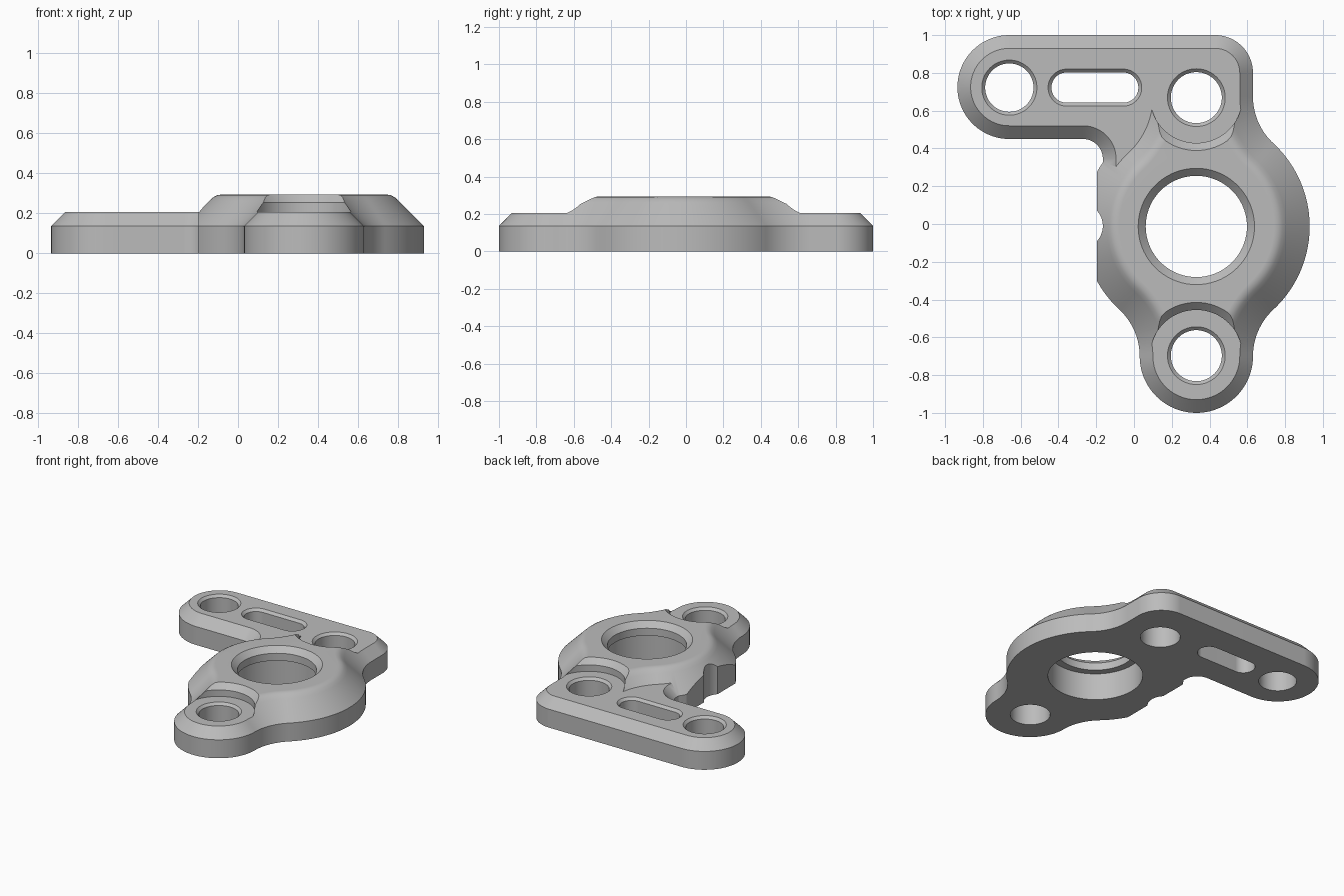
import bpy, bmesh, math
from mathutils import Vector

if "Cube" in bpy.data.objects:
    bpy.data.objects.remove(bpy.data.objects["Cube"], do_unlink=True)

CX, CY = 0.33, -0.013          # hub centre
HUB_R, BOSS_R, REACH = 0.6, 0.3, 0.687
BASE, ARM_TOP, HUB_TOP = 0.137, 0.207, 0.295

metal = bpy.data.materials.new("cast_grey")
metal.use_nodes = True
grey = (0.5, 0.5, 0.5, 1)
metal.diffuse_color = grey
metal.node_tree.nodes["Principled BSDF"].inputs["Base Color"].default_value = grey


def arc(x, y, r, a0, a1, n=20):
    """Points on an arc, angles in degrees."""
    angles = [math.radians(a0 + (a1 - a0) * i / n) for i in range(n + 1)]
    return [Vector((x + r * math.cos(a), y + r * math.sin(a))) for a in angles]


def clean(pts):
    """Drop repeated neighbours in a closed outline."""
    return [p for i, p in enumerate(pts) if (p - pts[i - 1]).length > 1e-4]


def inset(pts, d):
    """Move a counter-clockwise outline inwards by d."""
    out = []
    for i, p in enumerate(pts):
        a = (p - pts[i - 1]).normalized()
        b = (pts[(i + 1) % len(pts)] - p).normalized()
        n1, n2 = Vector((-a.y, a.x)), Vector((-b.y, b.x))
        out.append(p + (n1 + n2) * (d / (1 + n1.dot(n2))))
    return out


def stack(name, layers):
    """Closed solid from matching outlines at rising heights."""
    bm = bmesh.new()
    rings = [[bm.verts.new((p.x, p.y, z)) for p in pts] for pts, z in layers]
    n = len(rings[0])
    for lo, hi in zip(rings, rings[1:]):
        for i in range(n):
            j = (i + 1) % n
            bm.faces.new((lo[i], lo[j], hi[j], hi[i]))
    bm.faces.new(rings[0][::-1])
    bm.faces.new(rings[-1])
    mesh = bpy.data.meshes.new(name)
    bm.to_mesh(mesh)
    bm.free()
    mesh.materials.append(metal)
    ob = bpy.data.objects.new(name, mesh)
    bpy.context.collection.objects.link(ob)
    return ob


def bore(name, x, y, profile, half=0.0):
    """Round or slot-shaped cutter from (radius, height) pairs."""
    return stack(name, [(arc(x + half, y, r, -90, 90, 32) + arc(x - half, y, r, 90, 270, 32)
                         if half else arc(x, y, r, 0, 360, 72)[:-1], z) for r, z in profile])


def combine(target, tool, operation):
    mod = target.modifiers.new(tool.name, 'BOOLEAN')
    mod.operation, mod.object, mod.solver = operation, tool, 'EXACT'
    bpy.context.view_layer.objects.active = target
    bpy.ops.object.modifier_apply(modifier=mod.name)
    bpy.data.objects.remove(tool, do_unlink=True)


# Hub with two necked bosses: right half of the outline, then mirrored
neck = (BOSS_R ** 2 + REACH ** 2 - HUB_R ** 2) / (2 * (HUB_R - BOSS_R))
t = math.degrees(math.atan2(REACH, BOSS_R + neck))
low, high = CY - REACH, CY + REACH
nx = CX + BOSS_R + neck
right = (arc(CX, low, BOSS_R, -90, 0) + arc(nx, low, neck, 180, 180 - t)
         + arc(CX, CY, HUB_R, -t, t, 40)
         + arc(nx, high, neck, 180 + t, 180) + arc(CX, high, BOSS_R, 0, 90))
left = [Vector((2 * CX - p.x, p.y)) for p in reversed(right)]
hub_line = clean(right + left)
body = stack("bracket_body", [(hub_line, 0)] + [
    (inset(hub_line, d), z) for d, z in
    ((0, BASE), (0.125, 0.262), (0.145, 0.28), (0.165, 0.291), (0.19, HUB_TOP))])

# Round steps down to the boss seats, with a chamfered rim
for y in (low, high):
    combine(body, bore("seat_cutter", CX, y, (
        (0.245, ARM_TOP), (0.245, 0.255), (0.305, 0.315))), 'DIFFERENCE')

# Flat and notch on the hub's side
flat = [Vector(p) for p in ((-0.5, -0.4), (-0.197, -0.4), (-0.197, 0.4), (-0.5, 0.4))]
combine(body, stack("flat_cutter", [(flat, -0.1), (flat, 0.4)]), 'DIFFERENCE')
combine(body, bore("notch_cutter", -0.285, -0.01, ((0.12, -0.1), (0.12, 0.4))), 'DIFFERENCE')

# Side arm, running into the hub
edge = CX + BOSS_R
arm_line = clean(arc(edge - 0.2, 0.8, 0.2, 0, 90) + arc(-0.66, 0.725, 0.275, 90, 270, 40)
                 + arc(-0.27, 0.345, 0.105, 90, 0)
                 + [Vector((-0.165, 0.1)), Vector((edge, 0.1))])
arm = stack("arm", [(arm_line, 0), (arm_line, BASE), (inset(arm_line, 0.07), ARM_TOP)])
combine(body, arm, 'UNION')

# Bolt holes and slot with chamfered mouths
for x, y, r, half in ((CX, high - 0.005, 0.135, 0), (CX, low + 0.003, 0.135, 0),
                      (-0.66, 0.722, 0.128, 0), (-0.207, 0.722, 0.08, 0.15)):
    combine(body, bore("hole_cutter", x, y, (
        (r, -0.1), (r, ARM_TOP - 0.018), (r + 0.058, ARM_TOP + 0.04)), half), 'DIFFERENCE')

# Main bore: wide from below, narrow lip, chamfered mouth
combine(body, bore("bore_cutter", CX, CY, (
    (0.32, -0.1), (0.32, 0.2), (0.268, 0.2), (0.268, 0.255), (0.328, 0.315))), 'DIFFERENCE')

bpy.ops.object.select_all(action='DESELECT')
body.select_set(True)
bpy.context.view_layer.objects.active = body
bpy.ops.object.shade_smooth_by_angle(angle=math.radians(25))
weighted = body.modifiers.new("even_shading", 'WEIGHTED_NORMAL')
weighted.keep_sharp = True
